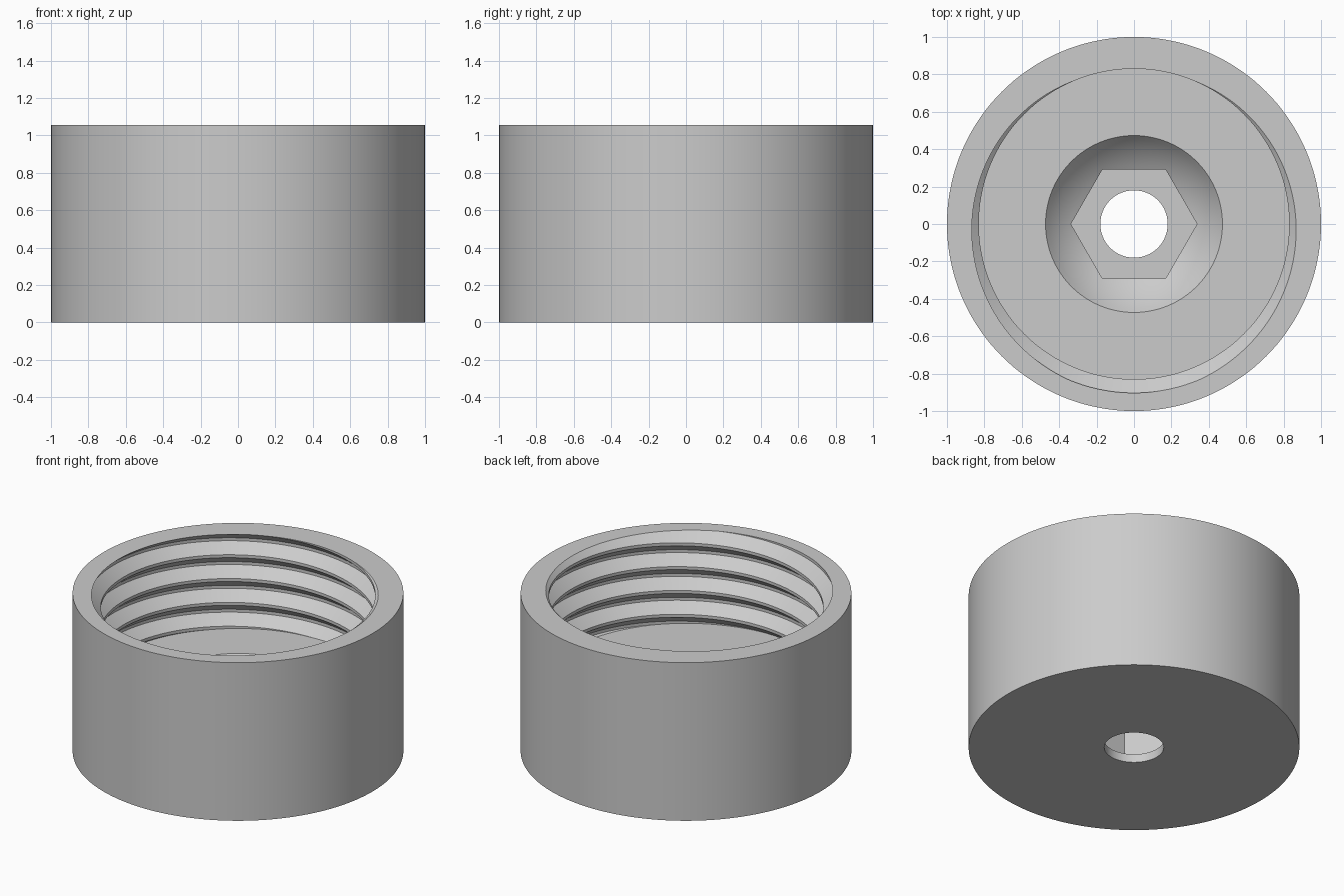
import bpy, bmesh
from math import pi, cos, sin, sqrt

cube = bpy.data.objects.get("Cube")
if cube:
    bpy.data.objects.remove(cube)

SEGMENTS = 144
TOP, FLOOR, LIP = 1.055, 0.43, 0.056        # rim, inner floor, thin web under the hex pocket
CREST, ROOT, PITCH = 0.83, 0.903, 0.159     # internal thread
HOLE, BOWL, APOTHEM = 0.18, 0.473, 0.292
BOWL_RISE = 0.36                            # bowl sphere centre above the floor
BOWL_STEPS = 8


def crest_height(angle):
    return TOP + (angle - pi / 2) / (2 * pi) * PITCH


def thread_radius(z, angle):
    # Trapezoid thread with flats of one eighth pitch
    u = (z - crest_height(angle)) / PITCH
    u = abs(u - round(u))
    t = min(max((u - 1 / 16) / (3 / 8), 0), 1)
    return CREST + (ROOT - CREST) * t


def bowl_height(r):
    return FLOOR + BOWL_RISE - sqrt(BOWL ** 2 + BOWL_RISE ** 2 - r * r)


def section(angle):
    """Closed radial cross-section (radius, height) at one angle."""
    pts = [(HOLE, 0), (1, 0), (1, TOP)]
    # Thread breakpoints, descending and clipped to the cavity
    for turn in range(2, -7, -1):
        for offset in (9 / 16, 7 / 16, 1 / 16, -1 / 16):
            z = crest_height(angle) + (turn + offset) * PITCH
            z = min(max(z, FLOOR), TOP)
            pts.append((thread_radius(z, angle), z))
    # Round bowl running down into the hexagonal pocket
    hex_r = APOTHEM / cos((angle % (pi / 3)) - pi / 6)
    for i in range(BOWL_STEPS + 1):
        r = BOWL + (hex_r - BOWL) * i / BOWL_STEPS
        pts.append((r, bowl_height(r)))
    # Pocket floor and through hole
    pts += [(hex_r, LIP), (HOLE, LIP)]
    return pts


# Sweep the section around the axis
bm = bmesh.new()
columns = []
for i in range(SEGMENTS + 1):
    a = 2 * pi * i / SEGMENTS
    columns.append([bm.verts.new((r * cos(a), r * sin(a), z)) for r, z in section(a)])
for left, right in zip(columns, columns[1:]):
    for j in range(len(left)):
        k = (j + 1) % len(left)
        bm.faces.new((left[j], right[j], right[k], left[k]))
bmesh.ops.remove_doubles(bm, verts=bm.verts, dist=0.0002)
bmesh.ops.recalc_face_normals(bm, faces=bm.faces)
mesh = bpy.data.meshes.new("threaded_cap")
bm.to_mesh(mesh)
bm.free()

# Plain grey material
grey = bpy.data.materials.new("plain grey")
grey.use_nodes = True
colour = (0.6, 0.6, 0.6, 1)
grey.diffuse_color = colour
grey.node_tree.nodes["Principled BSDF"].inputs["Base Color"].default_value = colour
mesh.materials.append(grey)

cap = bpy.data.objects.new("threaded_cap", mesh)
bpy.context.collection.objects.link(cap)
bpy.context.view_layer.objects.active = cap
cap.select_set(True)
bpy.ops.object.shade_smooth_by_angle(angle=0.44)
